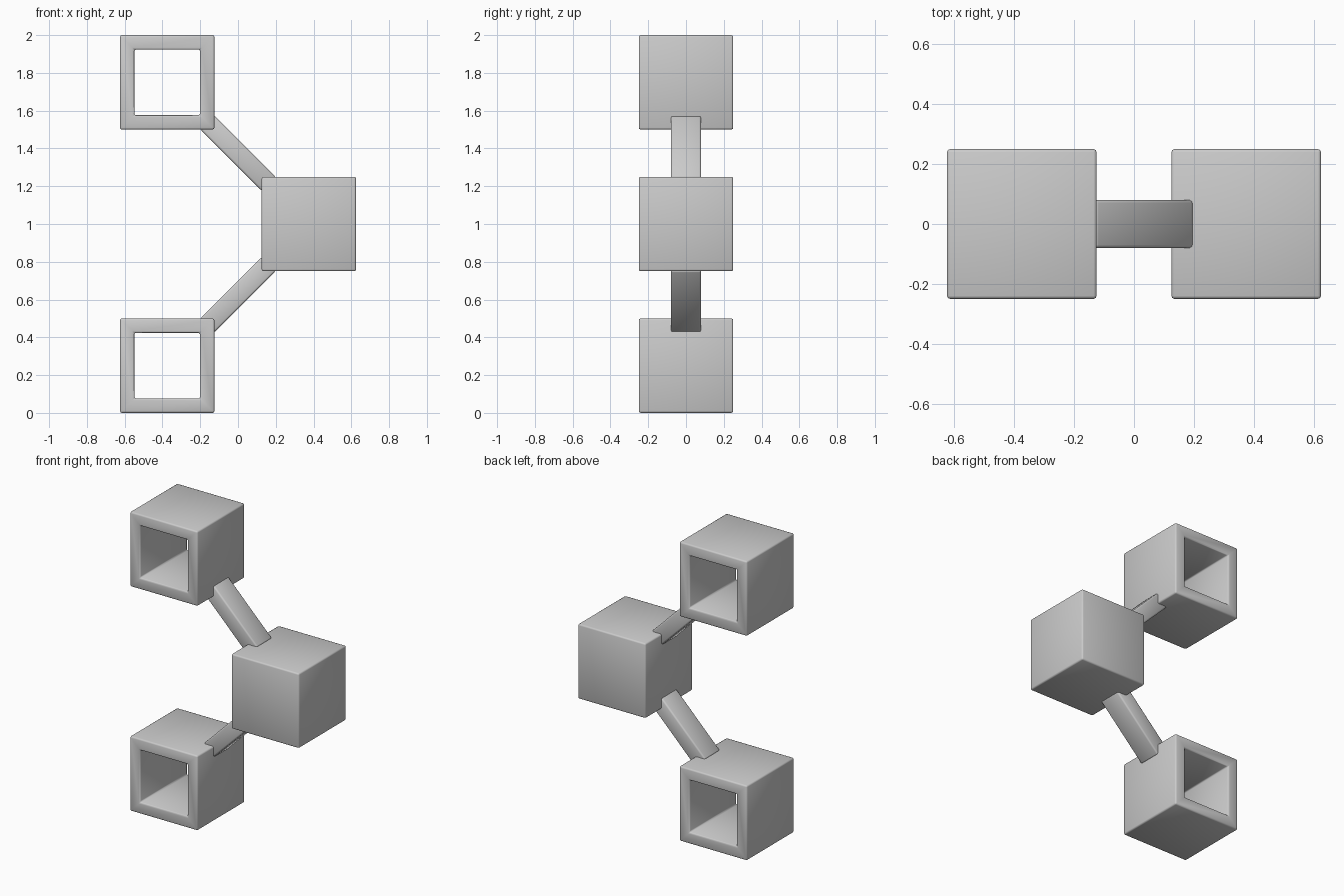
import bpy, bmesh, math
from mathutils import Matrix, Vector

if "Cube" in bpy.data.objects:
    bpy.data.objects.remove(bpy.data.objects["Cube"])


def make_box(name, loc, size, angle=0.0, wall=None, bevel=0.01):
    bm = bmesh.new()
    bmesh.ops.create_cube(bm, size=1.0)
    bmesh.ops.scale(bm, vec=Vector(size), verts=bm.verts)
    if wall:
        # open tunnel from front to back
        bm.normal_update()
        ends = [f for f in bm.faces if abs(f.normal.y) > 0.9]
        bmesh.ops.inset_individual(bm, faces=ends, thickness=wall,
                                   use_even_offset=True)
        edges = [e for f in ends for e in f.edges]
        bmesh.ops.delete(bm, geom=ends, context='FACES_ONLY')
        bmesh.ops.bridge_loops(bm, edges=edges)
        bmesh.ops.recalc_face_normals(bm, faces=bm.faces)
    mesh = bpy.data.meshes.new(name)
    for f in bm.faces:
        f.smooth = True
    bm.to_mesh(mesh)
    bm.free()
    obj = bpy.data.objects.new(name, mesh)
    bpy.context.collection.objects.link(obj)
    obj.matrix_world = Matrix.Translation(loc) @ Matrix.Rotation(angle, 4, 'Y')
    # softly rounded edges
    mod = obj.modifiers.new("soft_edges", 'BEVEL')
    mod.width = bevel
    mod.segments = 2
    mod.limit_method = 'ANGLE'
    mod.angle_limit = math.radians(40)
    return obj


# solid middle block
make_box("middle_block", (0.375, 0, 1.0), (0.5, 0.5, 0.5))

# hollow blocks and diagonal struts, mirrored above and below the middle
for side, label in ((1, "upper"), (-1, "lower")):
    make_box(label + "_hollow_block", (-0.375, 0, 1 + side * 0.75),
             (0.5, 0.5, 0.5), wall=0.076)
    make_box(label + "_strut", (0, 0, 1 + side * 0.375),
             (0.46, 0.16, 0.104), angle=side * math.radians(45))
